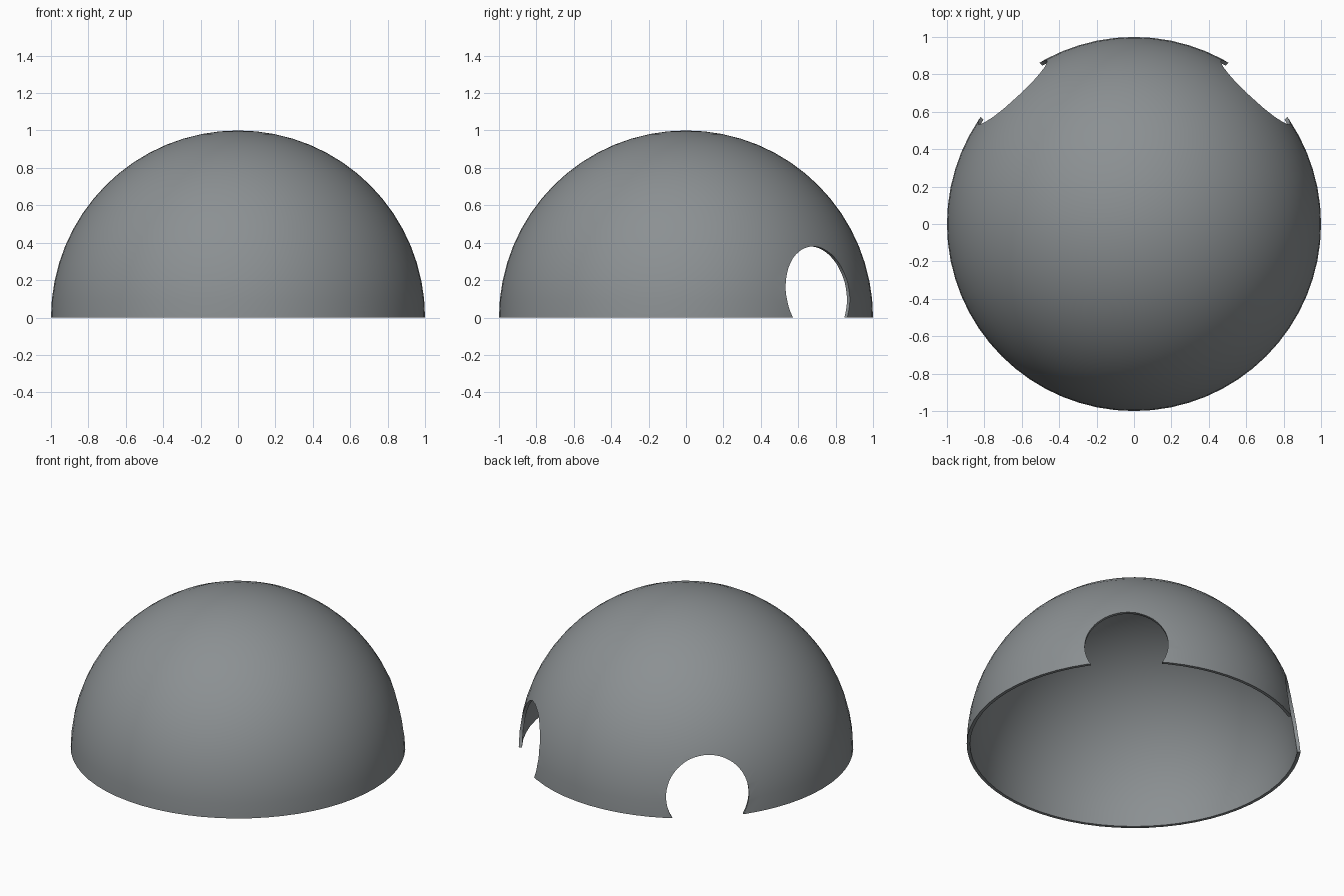
import bpy, bmesh, math
from mathutils import Matrix, Vector

if "Cube" in bpy.data.objects:
    bpy.data.objects.remove(bpy.data.objects["Cube"])

OUTER, INNER = 1.0, 0.98
HOLE_R, HOLE_Z, HOLE_ANGLE = 0.25, 0.13, math.radians(47.3)

grey = bpy.data.materials.new("slate_grey")
grey.diffuse_color = (0.26, 0.28, 0.29, 1)
grey.use_nodes = True
grey.node_tree.nodes["Principled BSDF"].inputs["Base Color"].default_value = grey.diffuse_color


def make_object(name, bm):
    mesh = bpy.data.meshes.new(name)
    bm.to_mesh(mesh)
    bm.free()
    mesh.materials.append(grey)
    obj = bpy.data.objects.new(name, mesh)
    bpy.context.scene.collection.objects.link(obj)
    return obj


def cut(target, cutter):
    """Subtract the cutter, using the first solver that leaves a sound shell."""
    mod = target.modifiers.new("doorway", 'BOOLEAN')
    mod.operation = 'DIFFERENCE'
    mod.object = cutter
    result = None
    for solver in ('MANIFOLD', 'FLOAT', 'EXACT'):
        mod.solver = solver
        bpy.context.view_layer.update()
        graph = bpy.context.evaluated_depsgraph_get()
        mesh = bpy.data.meshes.new_from_object(target.evaluated_get(graph))
        count = len(mesh.polygons)
        if count > 1000 and count != len(target.data.polygons):
            result = mesh
            break
    target.modifiers.remove(mod)
    if result:
        target.data = result


# Dome shell: outer and inner quarter arcs lathed as one closed profile
SEGS, ROWS = 64, 16
bm = bmesh.new()
rings = []
for radius, rows in ((OUTER, range(ROWS)), (INNER, reversed(range(ROWS)))):
    tip = bm.verts.new((0, 0, radius))
    layer = []
    for row in rows:
        lat = row * math.pi / 2 / ROWS
        r, z = radius * math.cos(lat), radius * math.sin(lat)
        layer.append([bm.verts.new((r * math.cos(a), r * math.sin(a), z))
                      for a in (i * math.tau / SEGS for i in range(SEGS))])
    # Fan that closes the top of each hemisphere
    top = layer[-1] if radius == OUTER else layer[0]
    for i in range(SEGS):
        bm.faces.new((top[i], top[(i + 1) % SEGS], tip))
    rings.append(layer)
# Order the rings: inner top, inner rim, outer rim, outer top
chain = rings[1] + rings[0]
for low, high in zip(chain, chain[1:]):
    for i in range(SEGS):
        j = (i + 1) % SEGS
        bm.faces.new((low[i], low[j], high[j], high[i]))
bmesh.ops.recalc_face_normals(bm, faces=bm.faces[:])
dome = make_object("dome_shell", bm)

# Two round doorways at the back, mirrored left and right
for side, label in ((1, "right"), (-1, "left")):
    bm = bmesh.new()
    bmesh.ops.create_cone(bm, cap_ends=True, segments=64, radius1=HOLE_R,
                          radius2=HOLE_R, depth=0.8)
    axis = Vector((side * math.cos(HOLE_ANGLE), math.sin(HOLE_ANGLE), 0))
    turn = axis.to_track_quat('Z', 'Y').to_matrix().to_4x4()
    place = Matrix.Translation(axis * 0.95 + Vector((0, 0, HOLE_Z)))
    bm.transform(place @ turn)
    bmesh.ops.recalc_face_normals(bm, faces=bm.faces[:])
    cutter = make_object(label + "_doorway_cutter", bm)
    cutter.hide_render = True
    cut(dome, cutter)
    bpy.data.objects.remove(cutter)
    bpy.context.view_layer.update()

# Smooth surfaces with crisp rim and doorway edges
dome.data.shade_smooth()
dome.data.set_sharp_from_angle(angle=math.radians(30))
